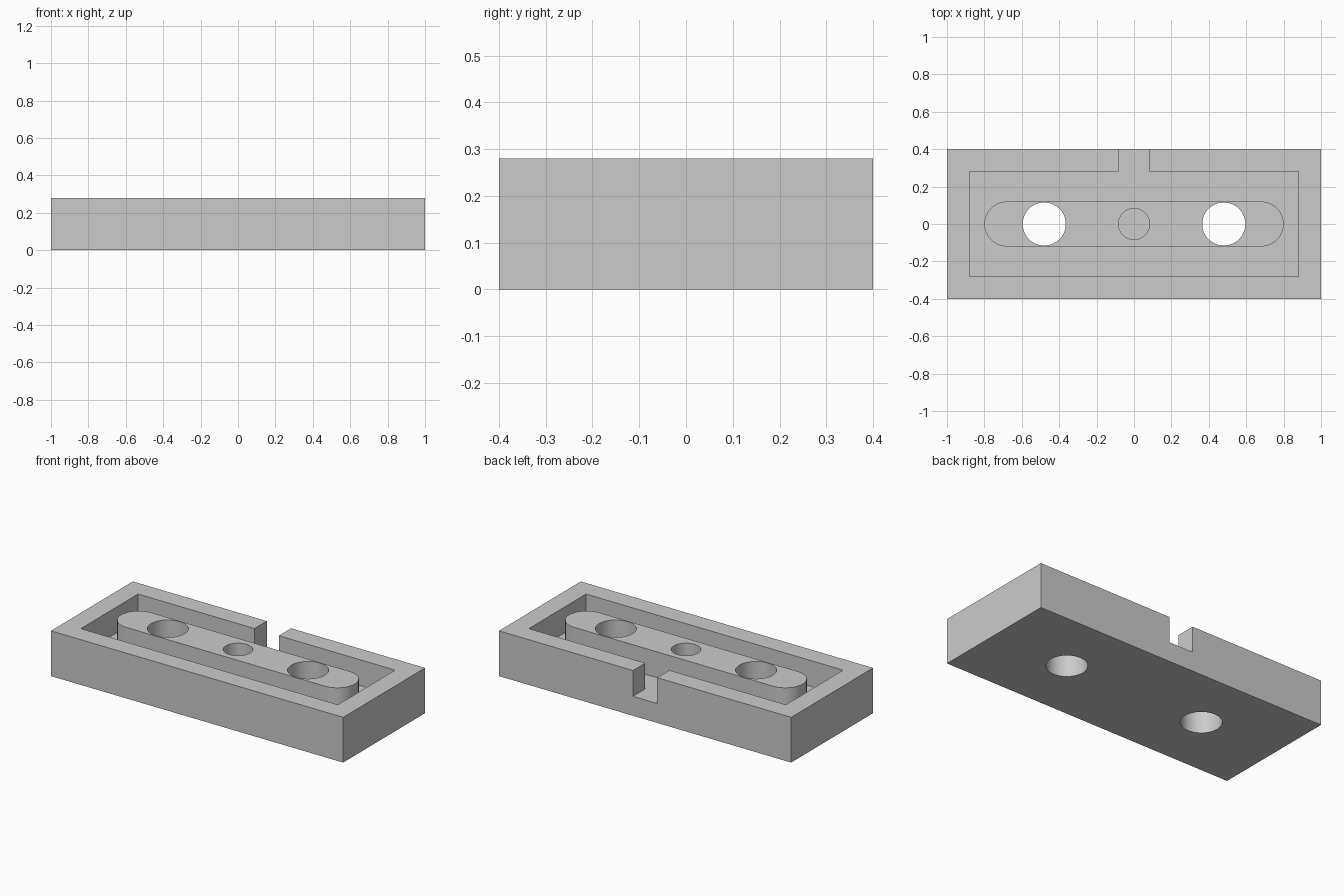
import bpy, bmesh, math

if "Cube" in bpy.data.objects:
    bpy.data.objects.remove(bpy.data.objects["Cube"])

HEIGHT, FLOOR = 0.28, 0.12

grey = bpy.data.materials.new("light grey")
grey.diffuse_color = (0.6, 0.6, 0.6, 1)
grey.use_nodes = True
grey.node_tree.nodes["Principled BSDF"].inputs["Base Color"].default_value = grey.diffuse_color


def prism(name, outline, z0, z1):
    """Extrude a counter-clockwise outline from z0 to z1."""
    bm = bmesh.new()
    face = bm.faces.new([bm.verts.new((x, y, z0)) for x, y in outline])
    top = bmesh.ops.extrude_face_region(bm, geom=[face])["geom"]
    bmesh.ops.translate(bm, vec=(0, 0, z1 - z0),
                        verts=[v for v in top if isinstance(v, bmesh.types.BMVert)])
    bmesh.ops.recalc_face_normals(bm, faces=bm.faces)
    mesh = bpy.data.meshes.new(name)
    bm.to_mesh(mesh)
    bm.free()
    mesh.materials.append(grey)
    obj = bpy.data.objects.new(name, mesh)
    bpy.context.collection.objects.link(obj)
    return obj


def arc(cx, r, start, sweep, n):
    return [(cx + r * math.cos(start + sweep * i / n),
             r * math.sin(start + sweep * i / n)) for i in range(n + 1)]


def circle(cx, r, n=64):
    return arc(cx, r, 0, math.tau, n)[:-1]


def combine(target, tool, operation):
    """Apply a boolean and remove the helper."""
    bpy.context.view_layer.objects.active = target
    mod = target.modifiers.new("boolean", 'BOOLEAN')
    mod.operation, mod.solver, mod.object = operation, 'EXACT', tool
    bpy.ops.object.modifier_apply(modifier=mod.name)
    bpy.data.objects.remove(tool)


# Outer block
body = prism("housing", [(-1, -.4), (1, -.4), (1, .4), (-1, .4)], 0, HEIGHT)

# Pocket with an open slot through the back wall
pocket = [(-.88, -.28), (.88, -.28), (.88, .28), (.083, .28),
          (.083, .5), (-.083, .5), (-.083, .28), (-.88, .28)]
combine(body, prism("pocket_cutter", pocket, FLOOR, 0.5), 'DIFFERENCE')

# Rounded island standing in the pocket
island = arc(.68, .12, -math.pi / 2, math.pi, 32) + arc(-.68, .12, math.pi / 2, math.pi, 32)
combine(body, prism("island", island, 0.06, HEIGHT), 'UNION')

# Two through holes and a blind centre hole
for x in (-.48, .48):
    combine(body, prism("hole_cutter", circle(x, .115), -0.1, 0.5), 'DIFFERENCE')
combine(body, prism("blind_hole_cutter", circle(0, .083), FLOOR, 0.5), 'DIFFERENCE')

# Smooth the round walls, keep the edges sharp
bpy.ops.object.select_all(action='DESELECT')
body.select_set(True)
bpy.context.view_layer.objects.active = body
bpy.ops.object.shade_smooth_by_angle(angle=math.radians(30))
